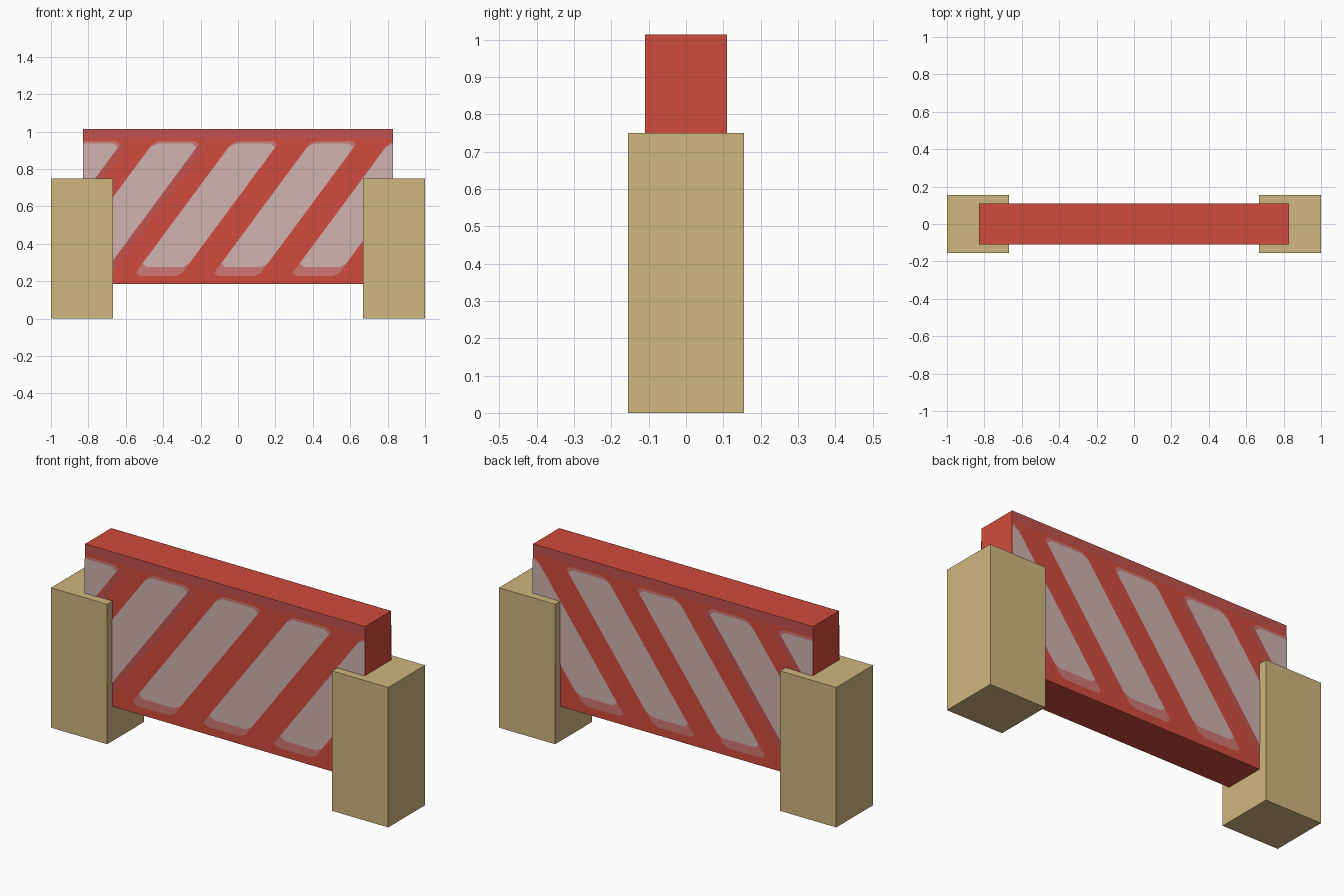
import bpy, bmesh

if "Cube" in bpy.data.objects:
    bpy.data.objects.remove(bpy.data.objects["Cube"])


def material(name, rgb):
    m = bpy.data.materials.new(name)
    lin = [(c / 255 / 12.92 if c < 11 else ((c / 255 + 0.055) / 1.055) ** 2.4) for c in rgb]
    m.diffuse_color = (*lin, 1)
    m.use_nodes = True
    m.node_tree.nodes["Principled BSDF"].inputs["Base Color"].default_value = m.diffuse_color
    return m


WOOD = material("tan wood", (208, 182, 126))
RED = material("red paint", (208, 75, 60))
WORN = material("worn red", (194, 82, 77))
PINK = material("faded pink", (207, 120, 114))
PALE = material("pale paint", (208, 179, 176))

HALF, DEPTH, Z0, Z1 = 0.83, 0.11, 0.185, 1.013   # board extents
SLOPE, PERIOD, CELL = 0.74, 0.42, 0.125          # stripe lean, spacing, half gap


def box(name, lo, hi, mat):
    bm = bmesh.new()
    bmesh.ops.create_cube(bm, size=1)
    for v in bm.verts:
        v.co = [lo[i] + (v.co[i] + 0.5) * (hi[i] - lo[i]) for i in range(3)]
    return finish(name, bm, mat)


def finish(name, bm, mat):
    me = bpy.data.meshes.new(name)
    bm.to_mesh(me)
    bm.free()
    me.materials.append(mat)
    ob = bpy.data.objects.new(name, me)
    bpy.context.collection.objects.link(ob)
    return ob


def paint(name, shapes, lift, mat):
    """Flat painted shapes on front and back, trimmed to the board's ends."""
    bm = bmesh.new()
    for pts in shapes:
        for side in (-1, 1):
            order = pts if side < 0 else pts[::-1]
            bm.faces.new([bm.verts.new((x, side * (DEPTH + lift), z)) for x, z in order])
    for s in (-1, 1):
        bmesh.ops.bisect_plane(bm, geom=bm.verts[:] + bm.edges[:] + bm.faces[:],
                               plane_co=(s * HALF, 0, 0), plane_no=(s, 0, 0), clear_outer=True)
    finish(name, bm, mat)


def leaning(cx, left, right, low, high, cut):
    """Counter-clockwise parallelogram with clipped corners, leaning right."""
    k = cut * 0.5
    pts = [(left + cut, low), (right - cut * 0.6, low), (right, low + k), (right, high - k),
           (right - cut, high), (left + cut * 0.6, high), (left, high - k), (left, low + k)]
    return [(cx + u + SLOPE * (z - 0.904), z) for u, z in pts]


# Posts
for side, label in ((-1, "left"), (1, "right")):
    xs = sorted((side * 0.667, side * 1.0))
    box(label + "_post", (xs[0], -0.156, 0), (xs[1], 0.156, 0.75), WOOD)

# Board between the posts
box("barrier_board", (-HALF, -DEPTH, Z0), (HALF, DEPTH, Z1), RED)

# Pale gaps between the red stripes, with faded rims above and below
centres = [0.065 + PERIOD * k for k in range(-2, 4)]
paint("faded_rims", [leaning(c, -CELL, CELL, 0.228, 0.95, 0.035) for c in centres], 0.002, PINK)
paint("pale_gaps", [leaning(c, -CELL, CELL, 0.275, 0.936, 0.04) for c in centres], 0.003, PALE)

# Worn top band and worn edges of the two left stripes
worn = [[(-HALF, 0.962), (HALF, 0.962), (HALF, Z1), (-HALF, Z1)]]
worn += [leaning(c, CELL - 0.01, CELL + 0.045, 0.235, 0.93, 0.02) for c in centres[:2]]
paint("worn_paint", worn, 0.001, WORN)
